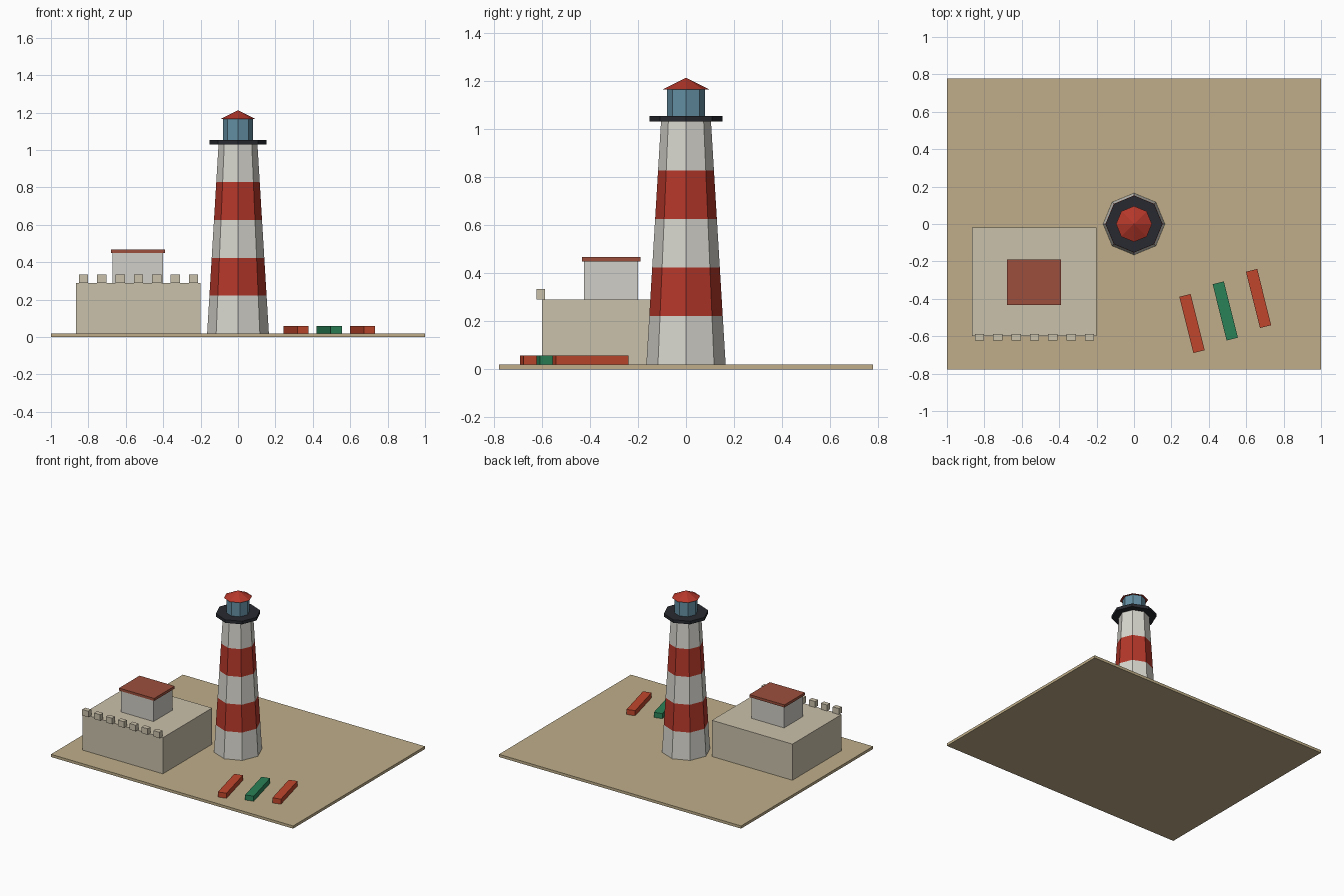
import bpy
import math

if "Cube" in bpy.data.objects:
    bpy.data.objects.remove(bpy.data.objects["Cube"])


def material(name, r, g, b):
    m = bpy.data.materials.new(name)
    m.diffuse_color = [(c / 255) ** 2.2 for c in (r, g, b)] + [1]
    m.use_nodes = True
    m.node_tree.nodes["Principled BSDF"].inputs["Base Color"].default_value = m.diffuse_color
    return m


SAND = material("sand", 190, 172, 136)
STONE = material("stone", 202, 192, 170)
PLASTER = material("plaster", 208, 205, 198)
WHITE = material("white_paint", 214, 212, 204)
RED = material("red_paint", 180, 58, 46)
TILE = material("roof_tile", 155, 80, 62)
DARK = material("dark_metal", 44, 46, 52)
GLASS = material("lantern_glass", 100, 142, 162)
BOAT_RED = material("hull_red", 190, 72, 48)
BOAT_GREEN = material("hull_green", 46, 128, 88)


def box(name, x, y, z, mat, angle=0):
    """Box from (min, max) ranges on each axis, turned about its own centre."""
    bpy.ops.mesh.primitive_cube_add(
        size=1, location=[sum(r) / 2 for r in (x, y, z)], rotation=(0, 0, angle))
    ob = bpy.context.object
    ob.scale = [r[1] - r[0] for r in (x, y, z)]
    ob.name = name
    ob.data.materials.append(mat)


def octagon(name, r1, r2, z1, z2, mat):
    """Eight-sided tapered drum with corners on the axes."""
    bpy.ops.mesh.primitive_cone_add(
        vertices=8, radius1=r1, radius2=r2, depth=z2 - z1, location=(0, 0, (z1 + z2) / 2))
    ob = bpy.context.object
    ob.name = name
    ob.data.materials.append(mat)


# Ground slab
box("ground", (-1, 1), (-0.778, 0.778), (0, 0.02), SAND)

# Tower in five striped bands
BASE, TOP, Z0, Z1 = 0.165, 0.104, 0.02, 1.03
for i in range(5):
    a, b = i / 5, (i + 1) / 5
    octagon(f"tower_band_{i + 1}", BASE + (TOP - BASE) * a, BASE + (TOP - BASE) * b,
            Z0 + (Z1 - Z0) * a, Z0 + (Z1 - Z0) * b, RED if i % 2 else WHITE)

# Gallery, lantern room and roof
octagon("gallery", 0.152, 0.152, 1.03, 1.053, DARK)
octagon("lantern_room", 0.079, 0.079, 1.053, 1.165, GLASS)
octagon("lantern_roof", 0.096, 0, 1.165, 1.213, RED)

# Fort with a battlement along the front
box("fort", (-0.865, -0.2), (-0.6, -0.02), (0.02, 0.29), STONE)
for i in range(7):
    cx = -0.826 + i * 0.098
    box(f"merlon_{i + 1}", (cx - 0.025, cx + 0.025), (-0.622, -0.587), (0.29, 0.335), STONE)

# Small house on the fort
box("house", (-0.67, -0.4), (-0.425, -0.2), (0.29, 0.449), PLASTER)
box("house_roof", (-0.68, -0.39), (-0.432, -0.19), (0.449, 0.468), TILE)

# Three beached boats
for i, mat in enumerate((BOAT_RED, BOAT_GREEN, BOAT_RED)):
    cx, cy = 0.31 + i * 0.178, -0.532 + i * 0.067
    box(f"boat_{i + 1}", (cx - 0.031, cx + 0.031), (cy - 0.155, cy + 0.155),
        (0.02, 0.058), mat, math.radians(14))
